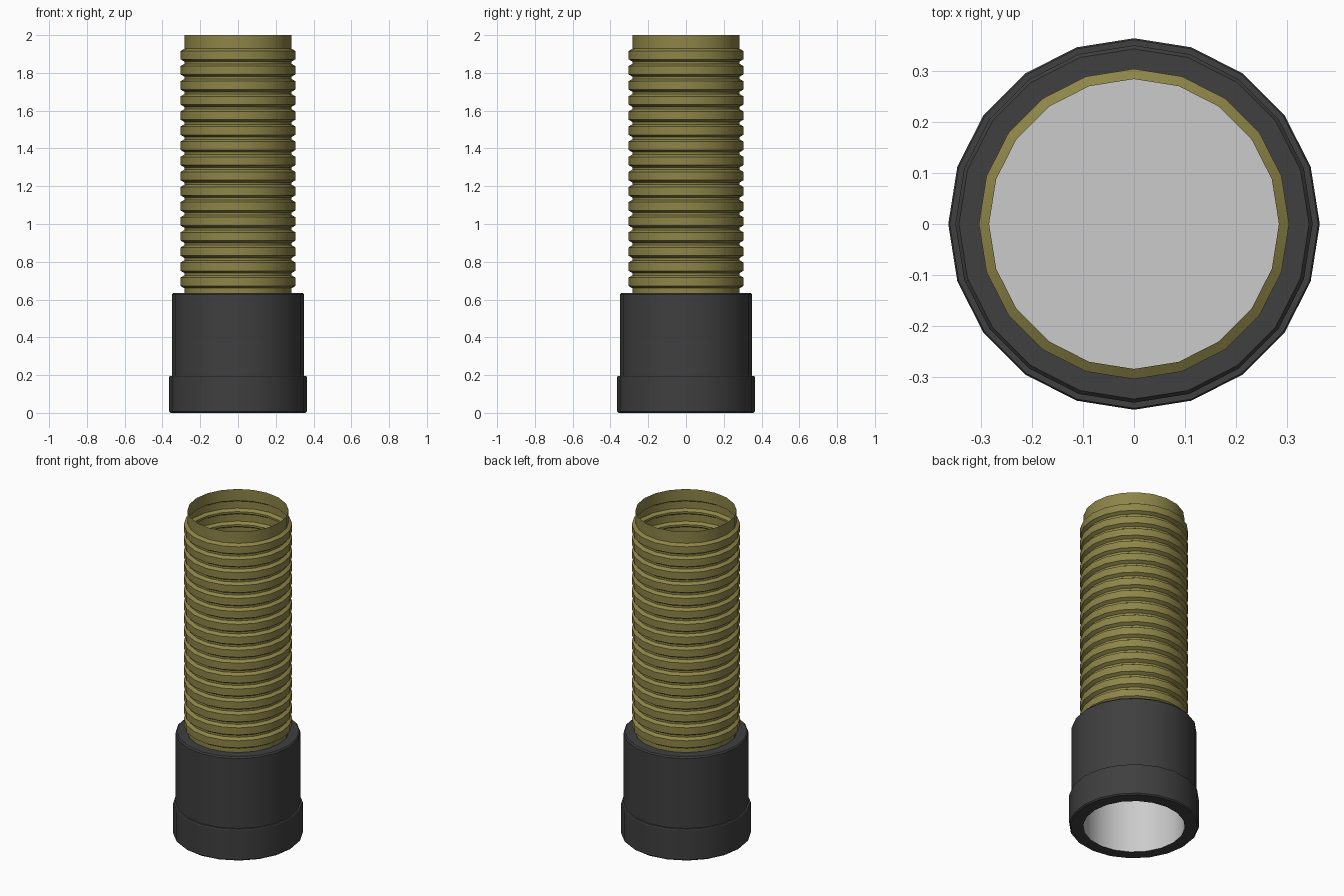
import bpy, math

if "Cube" in bpy.data.objects:
    bpy.data.objects.remove(bpy.data.objects["Cube"])

SIDES = 20


def material(name, rgb):
    m = bpy.data.materials.new(name)
    m.diffuse_color = (*rgb, 1)
    m.use_nodes = True
    m.node_tree.nodes["Principled BSDF"].inputs["Base Color"].default_value = m.diffuse_color
    return m


def lathe(name, profile, mat=None, closed=False, cap=False):
    """Spin an (r, z) profile round the z axis; cap fills the last ring."""
    verts = [(r * math.cos(2 * math.pi * i / SIDES), r * math.sin(2 * math.pi * i / SIDES), z)
             for r, z in profile for i in range(SIDES)]
    n = len(profile)
    faces = []
    for k in range(n if closed else n - 1):
        a, b = k * SIDES, ((k + 1) % n) * SIDES
        for i in range(SIDES):
            j = (i + 1) % SIDES
            faces.append((a + i, a + j, b + j, b + i))
    if cap:
        faces.append(tuple(range((n - 1) * SIDES, n * SIDES)))
    mesh = bpy.data.meshes.new(name)
    mesh.from_pydata(verts, [], faces)
    obj = bpy.data.objects.new(name, mesh)
    bpy.context.collection.objects.link(obj)
    if mat:
        mesh.materials.append(mat)
    bpy.ops.object.select_all(action='DESELECT')
    obj.select_set(True)
    bpy.context.view_layer.objects.active = obj
    bpy.ops.object.shade_smooth_by_angle(angle=math.radians(30))
    return obj


olive = material("olive", (0.27, 0.235, 0.065))
black = material("dark_rubber", (0.05, 0.05, 0.05))

# Stepped collar with small bevels and an open bore
lathe("collar", [(0.286, 0.0), (0.357, 0.0), (0.364, 0.007), (0.364, 0.19), (0.361, 0.195),
                 (0.350, 0.195), (0.350, 0.627), (0.343, 0.635), (0.286, 0.635)], black)

# Bore lining, closed at the hose end
lathe("bore_lining", [(0.286, 0.0), (0.286, 0.585)], cap=True)

# Corrugated hose: 16 evenly spaced ribs, open at the top
LOW, HIGH, PITCH, COUNT = 0.284, 0.304, 0.08, 16
hose = [(LOW, 0.585)]
for k in range(COUNT):
    z = 0.694 + k * PITCH
    hose += [(LOW, z - 0.034), (HIGH, z - 0.022), (HIGH, z + 0.022), (LOW, z + 0.034)]
hose.append((LOW, 2.0))
lathe("hose", hose, olive)
